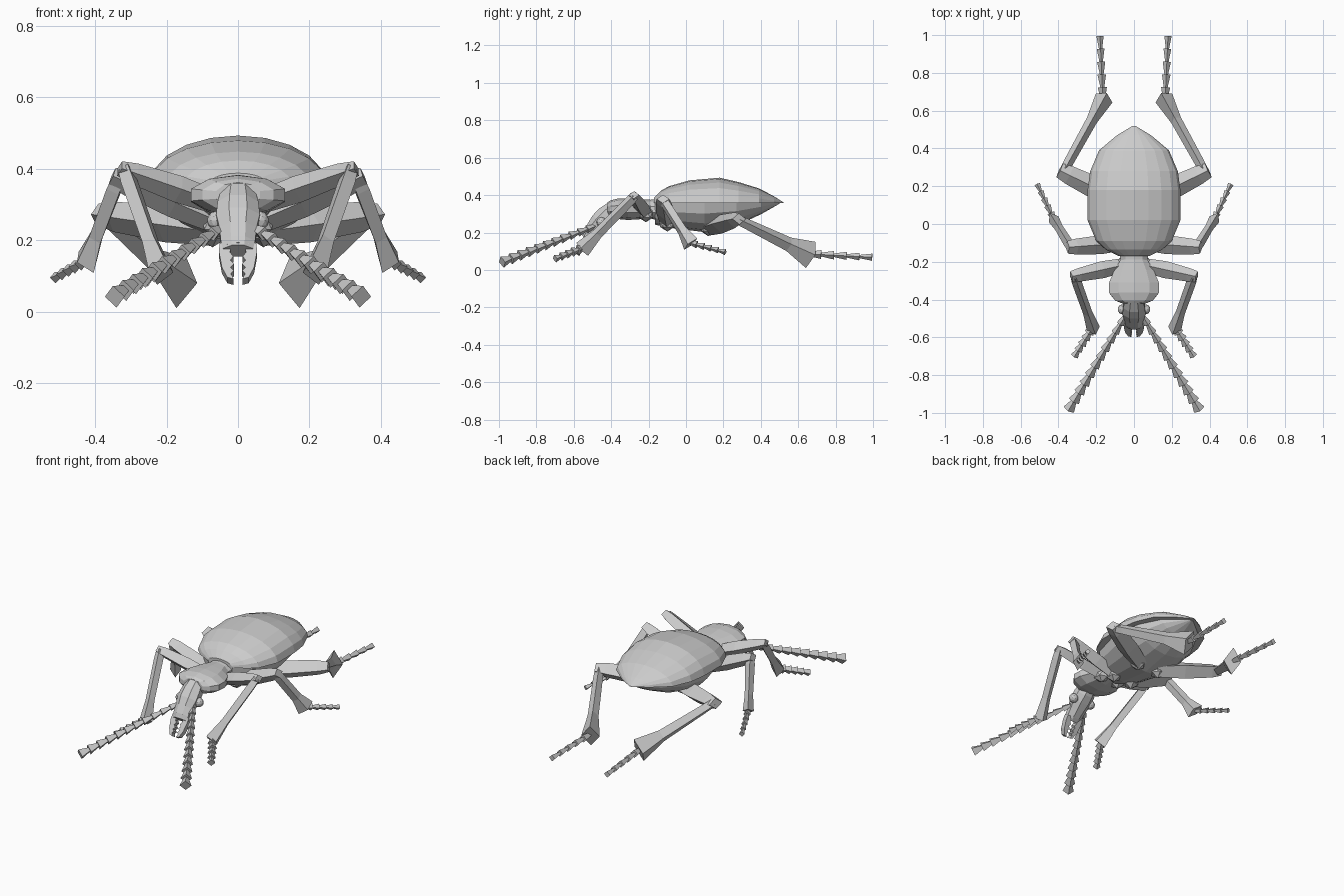
import bpy, bmesh, math
from mathutils import Vector

if "Cube" in bpy.data.objects:
    bpy.data.objects.remove(bpy.data.objects["Cube"])

Z = Vector((0, 0, 1))


def finish(name, bm, mirror=False):
    bmesh.ops.recalc_face_normals(bm, faces=bm.faces)
    me = bpy.data.meshes.new(name)
    bm.to_mesh(me)
    bm.free()
    ob = bpy.data.objects.new(name, me)
    bpy.context.collection.objects.link(ob)
    if mirror:
        ob.modifiers.new("mirror", 'MIRROR').use_axis = (True, False, False)
    return ob


def skin(bm, rings):
    """Bridge rings of points and cap both ends."""
    vs = [[bm.verts.new(p) for p in r] for r in rings]
    n = len(vs[0])
    for a, b in zip(vs, vs[1:]):
        for i in range(n):
            j = (i + 1) % n
            bm.faces.new((a[i], a[j], b[j], b[i]))
    bm.faces.new(vs[0])
    bm.faces.new(vs[-1])


def tube(name, stations, sides=4, mirror=True):
    """Stations are (point, horizontal radius, vertical radius) on one axis."""
    d = (Vector(stations[-1][0]) - Vector(stations[0][0])).normalized()
    h = d.cross(Z).normalized()
    u = h.cross(d)
    off = 0 if sides == 4 else math.pi / sides
    ang = [2 * math.pi * i / sides + off for i in range(sides)]
    bm = bmesh.new()
    skin(bm, [[Vector(p) + h * rh * math.cos(a) + u * rv * math.sin(a) for a in ang]
              for p, rh, rv in stations])
    return finish(name, bm, mirror)


def beads(name, a, b, n, r0, r1, sides=4):
    """Chain of n flared segments from a to b."""
    a, b = Vector(a), Vector(b)
    st = []
    for i in range(n):
        r = r0 + (r1 - r0) * i / max(1, n - 1)
        st += [(a.lerp(b, i / n), r * .45, r * .45), (a.lerp(b, (i + 1) / n), r, r)]
    return tube(name, st, sides)


def shell(name, sections, z0, sign, n=10):
    """Half-round body shell, sections are (y, half width, height)."""
    bm = bmesh.new()
    skin(bm, [[(w * math.cos(math.pi * i / n), y, z0 + sign * h * math.sin(math.pi * i / n))
               for i in range(n + 1)] for y, w, h in sections])
    return finish(name, bm)


# Abdomen: domed wing cases over a tapered belly
shell("wing_cases", [(-.17, .08, .03), (-.135, .15, .065), (-.09, .2, .09), (.02, .246, .121),
                     (.18, .246, .135), (.28, .232, .112), (.39, .185, .078),
                     (.47, .09, .036), (.52, .006, .004)], .358, 1)
shell("belly", [(-.165, .08, .12), (-.1, .17, .135), (.1, .225, .16),
                (.27, .2, .125), (.4, .135, .065), (.5, .012, .008)], .362, -1, 8)

# Thorax shield, with narrow waist behind it
tube("thorax", [((0, -.13, .32), .085, .06), ((0, -.19, .325), .075, .05),
                ((0, -.245, .325), .11, .054), ((0, -.31, .325), .138, .058),
                ((0, -.365, .327), .138, .055), ((0, -.405, .327), .105, .045),
                ((0, -.42, .327), .065, .035)], 10, False)

# Head, slanting down to the front
tube("head", [((0, -.39, .335), .05, .04), ((0, -.43, .295), .062, .052),
              ((0, -.465, .26), .066, .05), ((0, -.495, .225), .056, .042),
              ((0, -.525, .19), .052, .034), ((0, -.54, .17), .046, .026)], 8, False)
tube("mouth_plate", [((0, -.495, .25), .024, .012), ((0, -.545, .185), .036, .014)], 6, False)

# Eyes
bm = bmesh.new()
bmesh.ops.create_icosphere(bm, subdivisions=2, radius=.027)
bmesh.ops.translate(bm, verts=bm.verts, vec=(.06, -.452, .255))
finish("eye", bm, True)

# Toothed jaws: flat outline (across, along) given a thickness
outline = [(.02, 0), (.052, 0), (.053, .03), (.045, .08), (.03, .112), (.012, .118),
           (.02, .1), (.011, .09), (.021, .08), (.011, .068), (.022, .056), (.013, .044), (.022, .03)]
along, thick = Vector((0, -.5, -.82)).normalized(), Vector((0, -.82, .5)).normalized()
bm = bmesh.new()
skin(bm, [[Vector((x, -.525, .185)) + along * v + thick * t for x, v in outline]
          for t in (-.018, .014)])
finish("jaw", bm, True)

# Antennae
beads("antenna", (.045, -.485, .235), (.345, -.983, .042), 11, .021, .032)

# Legs: hip, knee, shin end, foot end, thigh radii (base, knee), shin end radii, foot radius
legs = {
    "front": ((.045, -.215, .3), (.315, -.275, .395), (.215, -.555, .11), (.315, -.7, .06),
              (.045, .036), (.036, .048), .027),
    "middle": ((.05, -.1, .25), (.335, -.122, .372), (.425, .025, .138), (.512, .21, .095),
               (.05, .042), (.03, .05), .02),
    "hind": ((.06, .12, .225), (.375, .275, .27), (.158, .667, .08), (.18, .995, .068),
             (.06, .05), (.05, .076), .024),
}
for side, (hip, knee, shin, foot, th, sh, fr) in legs.items():
    H, K, S = Vector(hip), Vector(knee), Vector(shin)
    tube(side + "_thigh", [(hip, th[0] * .8, th[0] * .7), (H.lerp(K, .45), th[0], th[0] * .85),
                           (H.lerp(K, .9), th[1], th[1] * .85), (H.lerp(K, 1.06), th[1] * .8, th[1] * .6)])
    tube(side + "_shin", [(knee, .022, .026), (K.lerp(S, .12), .026, .028),
                          (K.lerp(S, .7), sh[0] * .35 + .012, sh[1] * .35 + .012),
                          (shin, sh[0], sh[1])])
    beads(side + "_foot", S.lerp(K, .03), foot, 5, fr, fr * .8)
    # Hip joint
    bm = bmesh.new()
    bmesh.ops.create_icosphere(bm, subdivisions=1, radius=.045)
    bmesh.ops.translate(bm, verts=bm.verts, vec=H + Vector((.012, 0, 0)))
    finish(side + "_hip", bm, True)
